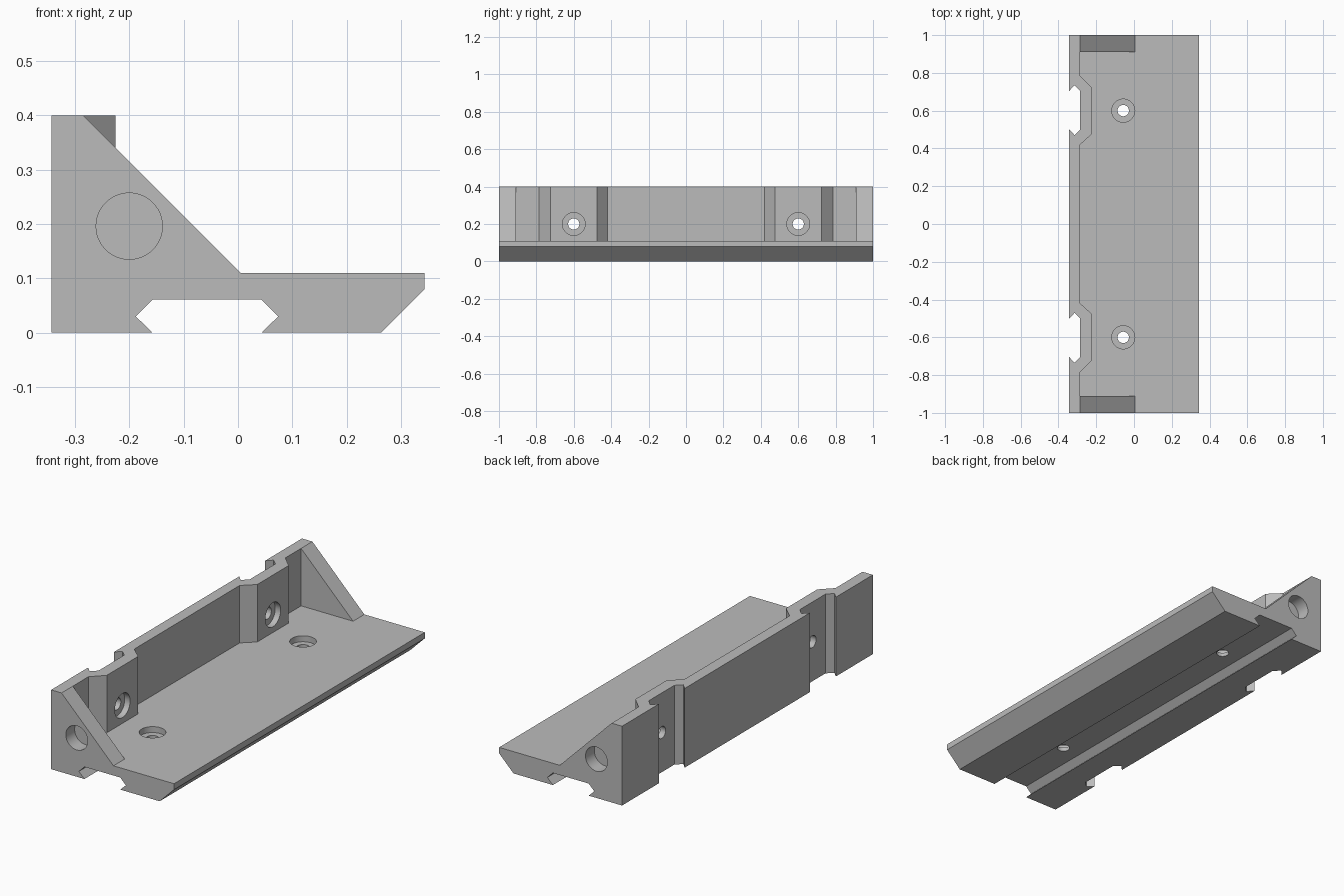
import bpy, bmesh, math
from mathutils import Vector, Matrix

if "Cube" in bpy.data.objects:
    bpy.data.objects.remove(bpy.data.objects["Cube"])

grey = bpy.data.materials.new("light grey")
grey.diffuse_color = (0.5, 0.5, 0.5, 1)
grey.use_nodes = True
grey.node_tree.nodes["Principled BSDF"].inputs["Base Color"].default_value = grey.diffuse_color


def prism(name, outline, place, low, high):
    """Extrude a 2D outline; place(u, v, w) maps it into space."""
    bm = bmesh.new()
    ends = [[bm.verts.new(place(u, v, w)) for u, v in outline] for w in (low, high)]
    bm.faces.new(ends[0])
    bm.faces.new(ends[1])
    n = len(outline)
    for i in range(n):
        j = (i + 1) % n
        bm.faces.new((ends[0][i], ends[0][j], ends[1][j], ends[1][i]))
    bmesh.ops.recalc_face_normals(bm, faces=bm.faces)
    mesh = bpy.data.meshes.new(name)
    bm.to_mesh(mesh)
    bm.free()
    mesh.materials.append(grey)
    obj = bpy.data.objects.new(name, mesh)
    bpy.context.collection.objects.link(obj)
    return obj


def along_y(u, v, w):
    return (u, w, v)


def along_z(u, v, w):
    return (u, v, w)


def along_x(u, v, w):
    return (w, u, v)


def circle(cu, cv, r, n=48):
    return [(cu + r * math.cos(2 * math.pi * i / n),
             cv + r * math.sin(2 * math.pi * i / n)) for i in range(n)]


def cut(target, cutter):
    mod = target.modifiers.new("cut", 'BOOLEAN')
    mod.operation = 'DIFFERENCE'
    mod.solver = 'EXACT'
    mod.object = cutter
    bpy.context.view_layer.objects.active = target
    bpy.ops.object.modifier_apply(modifier=mod.name)
    bpy.data.objects.remove(cutter)


# Solid body: base with a bevelled front edge, wall, sloped ends and dovetail channel
bracket = prism("bracket", [
    (-0.343, 0), (-0.157, 0), (-0.188, 0.03), (-0.157, 0.061),
    (0.043, 0.061), (0.074, 0.03), (0.043, 0), (0.263, 0), (0.343, 0.08),
    (0.343, 0.11), (0.005, 0.11), (-0.285, 0.4), (-0.343, 0.4)],
    along_y, -1, 1)

# Wall bosses stand proud of the slope, so they are joined after the pocket is cut
pocket = [(-0.285, -0.91), (0.2, -0.91), (0.2, 0.91), (-0.285, 0.91)]
cut(bracket, prism("pocket", pocket, along_z, 0.11, 0.6))

for side in (-1, 1):
    # Chamfered boss on the wall
    boss = prism("boss", [(-0.30, side * 0.42), (-0.285, side * 0.42),
                          (-0.225, side * 0.475), (-0.225, side * 0.725),
                          (-0.285, side * 0.785), (-0.30, side * 0.785)],
                 along_z, 0.09, 0.4)
    mod = bracket.modifiers.new("join", 'BOOLEAN')
    mod.operation = 'UNION'
    mod.solver = 'EXACT'
    mod.object = boss
    bpy.context.view_layer.objects.active = bracket
    bpy.ops.object.modifier_apply(modifier=mod.name)
    bpy.data.objects.remove(boss)

    # Upright dovetail slot in the back
    slot = [(-0.40, 0.50), (-0.343, 0.50), (-0.315, 0.471), (-0.285, 0.50),
            (-0.285, 0.705), (-0.315, 0.734), (-0.343, 0.705), (-0.40, 0.705)]
    cut(bracket, prism("slot", [(x, side * y) for x, y in slot], along_z, -0.1, 0.5))

    # Stepped screw holes through the base and the boss
    y = side * 0.6
    cut(bracket, prism("base_hole", circle(-0.057, y, 0.03), along_z, 0.03, 0.2))
    cut(bracket, prism("base_step", circle(-0.057, y, 0.061), along_z, 0.08, 0.2))
    cut(bracket, prism("wall_hole", circle(y, 0.2, 0.03), along_x, -0.32, -0.1))
    cut(bracket, prism("wall_step", circle(y, 0.2, 0.061), along_x, -0.255, -0.1))

    # Blind round recess in each end plate
    low, high = sorted((side * 0.93, side * 1.1))
    cut(bracket, prism("end_recess", circle(-0.2, 0.196, 0.061), along_y, low, high))

# Flat faces stay crisp while the round holes shade smoothly
bpy.ops.object.select_all(action='DESELECT')
bracket.select_set(True)
bpy.context.view_layer.objects.active = bracket
bpy.ops.object.shade_smooth_by_angle(angle=math.radians(30))
